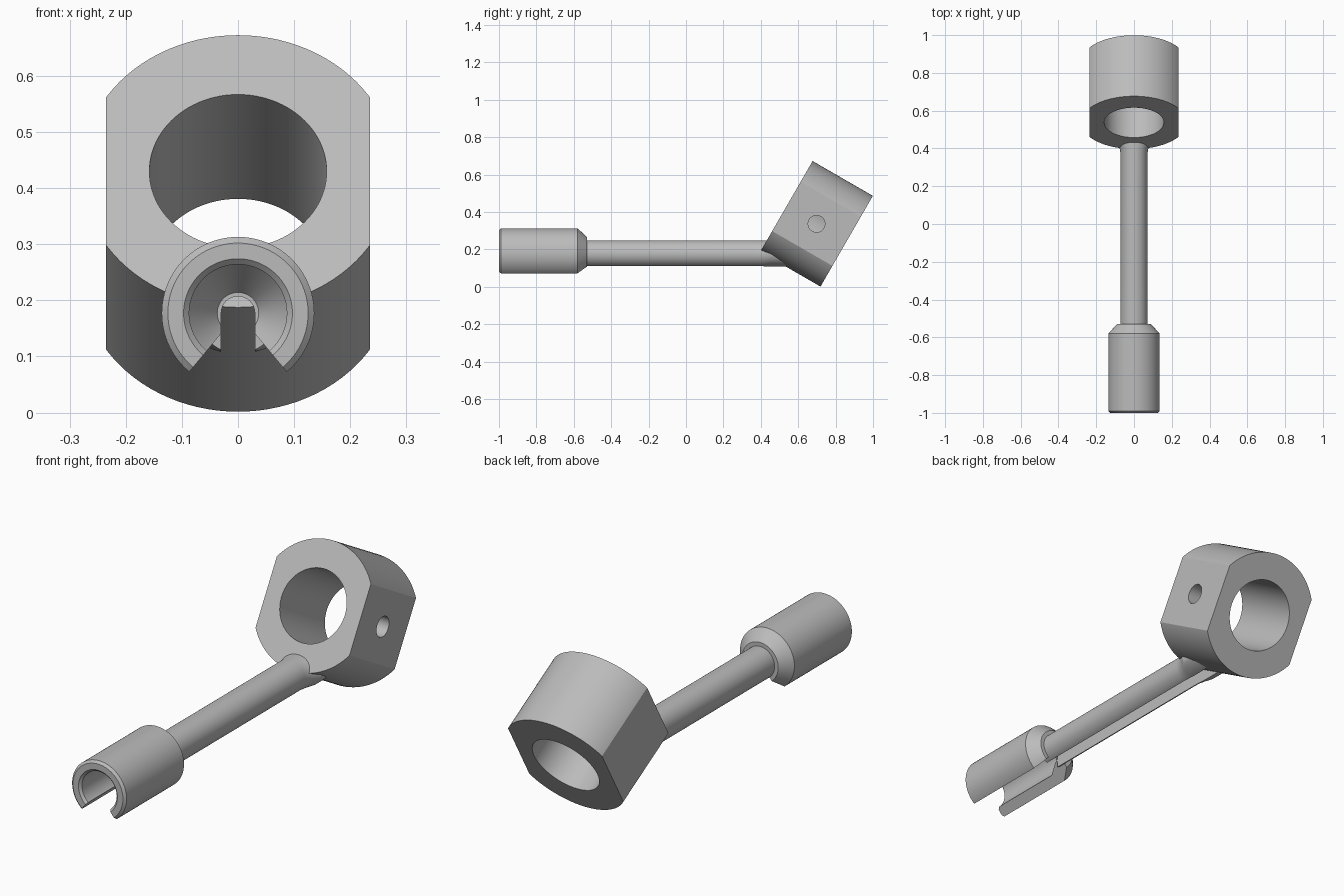
import bpy, math
from mathutils import Vector

cube = bpy.data.objects.get("Cube")
if cube:
    bpy.data.objects.remove(cube, do_unlink=True)

AXIS_Z = 0.177                      # height of the shaft axis
HEAD = Vector((0, 0.698, 0.337))    # centre of the tilted head
TILT = (math.radians(-120), 0, 0)
SEG = 96

grey = bpy.data.materials.new("plain grey")
grey.use_nodes = True
GREY = (0.5, 0.5, 0.5, 1)
grey.diffuse_color = GREY
grey.node_tree.nodes["Principled BSDF"].inputs["Base Color"].default_value = GREY


def make(name, verts, faces):
    mesh = bpy.data.meshes.new(name)
    mesh.from_pydata(verts, [], faces)
    mesh.materials.append(grey)
    obj = bpy.data.objects.new(name, mesh)
    bpy.context.collection.objects.link(obj)
    return obj


def loft(name, rings, closed=False):
    """Elliptical rings (y, x radius, z radius) joined along the shaft axis."""
    n = len(rings)
    verts = [(rx * math.cos(a), y, AXIS_Z + rz * math.sin(a))
             for y, rx, rz in rings
             for a in (2 * math.pi * i / SEG for i in range(SEG))]
    faces = []
    for r in range(n if closed else n - 1):
        s = (r + 1) % n
        for i in range(SEG):
            j = (i + 1) % SEG
            faces.append((r * SEG + i, s * SEG + i, s * SEG + j, r * SEG + j))
    if not closed:
        faces.append(tuple(range(SEG)))
        faces.append(tuple(reversed(range((n - 1) * SEG, n * SEG))))
    return make(name, verts, faces)


def prism(name, outline, y0, y1):
    """Extrude an x-z outline along y."""
    n = len(outline)
    verts = [(x, y, z) for y in (y0, y1) for x, z in outline]
    faces = [(i, (i + 1) % n, n + (i + 1) % n, n + i) for i in range(n)]
    faces += [tuple(reversed(range(n))), tuple(range(n, 2 * n))]
    return make(name, verts, faces)


def cylinder(name, radius, depth, loc, rot):
    bpy.ops.mesh.primitive_cylinder_add(vertices=SEG, radius=radius, depth=depth,
                                        location=loc, rotation=rot)
    obj = bpy.context.object
    obj.name = name
    obj.data.materials.append(grey)
    return obj


def fix_normals(obj):
    bpy.ops.object.select_all(action='DESELECT')
    obj.select_set(True)
    bpy.context.view_layer.objects.active = obj
    bpy.ops.object.mode_set(mode='EDIT')
    bpy.ops.mesh.select_all(action='SELECT')
    bpy.ops.mesh.normals_make_consistent(inside=False)
    bpy.ops.object.mode_set(mode='OBJECT')


def combine(obj, cutter, operation='DIFFERENCE'):
    fix_normals(cutter)
    fix_normals(obj)
    mod = obj.modifiers.new("cut", 'BOOLEAN')
    mod.operation = operation
    mod.solver = 'EXACT'
    mod.object = cutter
    bpy.ops.object.modifier_apply(modifier=mod.name)
    bpy.data.objects.remove(cutter, do_unlink=True)


# Tilted head: round block with two side flats, a bore and one side hole
head = cylinder("head", 0.28, 0.372, HEAD, TILT)
bpy.ops.mesh.primitive_cube_add(size=1, location=HEAD)
flats = bpy.context.object
flats.scale = (0.47, 2, 2)
combine(head, flats, 'INTERSECT')
combine(head, cylinder("bore_cutter", 0.158, 1, HEAD, TILT))
combine(head, cylinder("side_hole_cutter", 0.045, 0.2, HEAD + Vector((0.2, 0, 0)),
                       (0, math.pi / 2, 0)))

# Shaft: round rod widening sideways into the head, slotted underneath
R = 0.072
shaft = loft("shaft", [(-0.56, R, R), (0.375, R, R), (0.40, 0.076, R),
                       (0.425, 0.086, R), (0.45, 0.1, R), (0.6, 0.1, R)])
W = 0.03
slot = [(W * math.cos(a), AXIS_Z + W * math.sin(a))
        for a in (math.pi * i / 24 for i in range(25))]
slot += [(-W, 0), (W, 0)]
combine(shaft, prism("slot_cutter", slot, -0.7, 0.56))
combine(shaft, cylinder("shaft_bore_cutter", 0.164, 1, HEAD, TILT))

# Socket: chamfered tube with a conical inside and an open wedge below
profile = [(-1, 0.097), (-1, 0.125), (-0.99, 0.136), (-0.58, 0.136),
           (-0.53, 0.09), (-0.53, 0.037), (-0.56, 0.037), (-0.63, 0.087),
           (-0.99, 0.087)]
socket = loft("socket", [(y, r, r) for y, r in profile], closed=True)
wedge = [(0, AXIS_Z), (-0.249, AXIS_Z - 0.3), (0.249, AXIS_Z - 0.3)]
combine(socket, prism("wedge_cutter", wedge, -1.1, -0.4))
# the narrow slot runs on through the inner end of the socket
combine(socket, prism("socket_slot_cutter", slot, -1.1, -0.4))

for part in (head, shaft, socket):
    bpy.ops.object.select_all(action='DESELECT')
    part.select_set(True)
    bpy.context.view_layer.objects.active = part
    bpy.ops.object.shade_smooth_by_angle(angle=math.radians(25))
